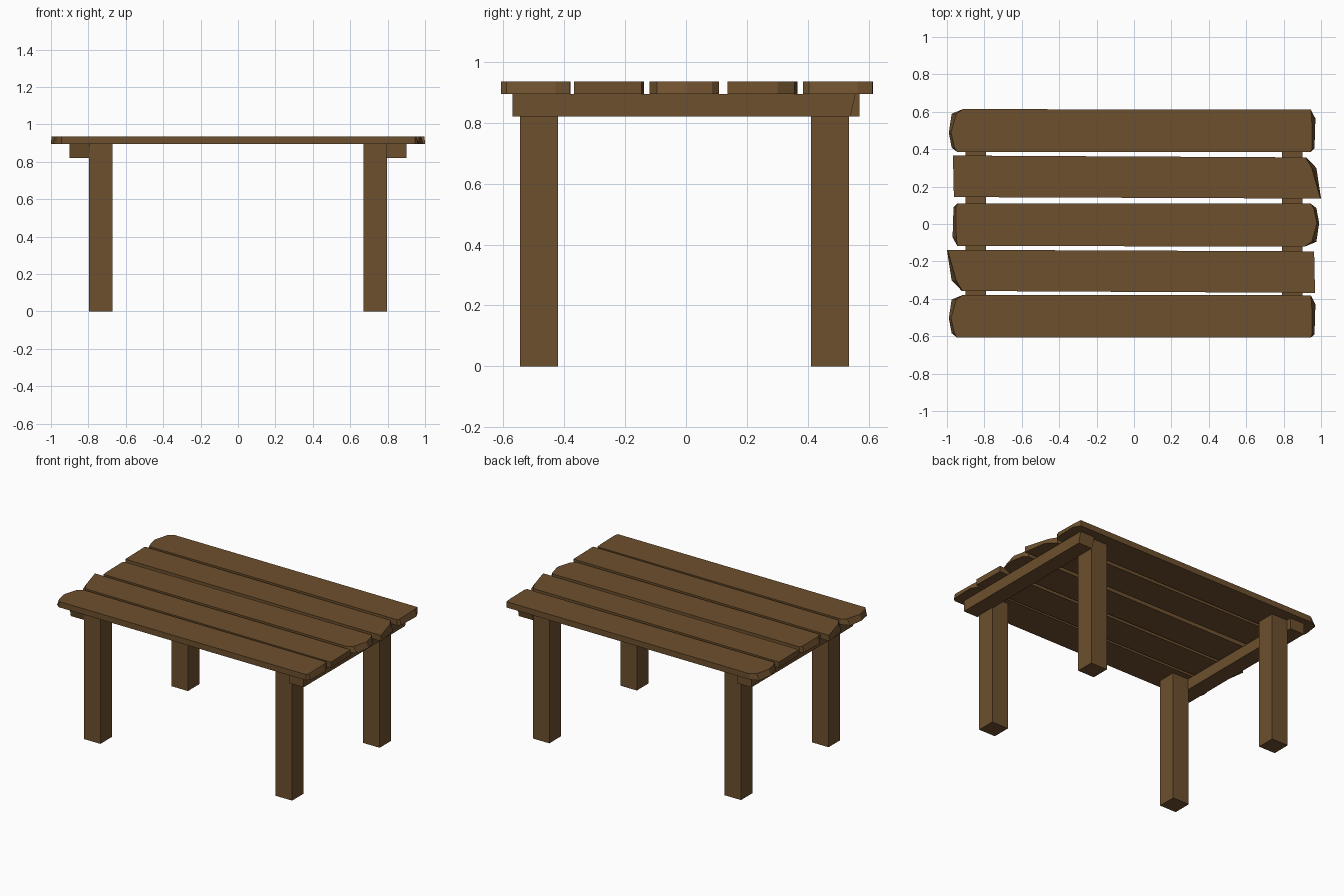
import bpy, bmesh

if "Cube" in bpy.data.objects:
    bpy.data.objects.remove(bpy.data.objects["Cube"])

wood = bpy.data.materials.new("brown wood")
wood.diffuse_color = (0.155, 0.08, 0.027, 1)
wood.use_nodes = True
wood.node_tree.nodes["Principled BSDF"].inputs["Base Color"].default_value = wood.diffuse_color


def loft(name, lower, upper):
    """Solid between two matching rings of 3D points."""
    bm = bmesh.new()
    a = [bm.verts.new(p) for p in lower]
    b = [bm.verts.new(p) for p in upper]
    n = len(a)
    bm.faces.new(a[::-1])
    bm.faces.new(b)
    for i in range(n):
        j = (i + 1) % n
        bm.faces.new((a[i], a[j], b[j], b[i]))
    bmesh.ops.recalc_face_normals(bm, faces=bm.faces)
    me = bpy.data.meshes.new(name)
    bm.to_mesh(me)
    bm.free()
    me.materials.append(wood)
    ob = bpy.data.objects.new(name, me)
    bpy.context.collection.objects.link(ob)
    return ob


Z0, Z1 = 0.895, 0.935

# Rough plank outlines, relative to plank centre line: (x, y, top edge inset in x)
chipped = [(-0.915, 0.115, 0.0), (-0.975, 0.09, 0.025), (-0.99, -0.01, 0.012),
           (-0.975, -0.09, 0.015), (-0.945, -0.114, 0.0), (0.945, -0.114, 0.0),
           (0.965, -0.095, 0.012), (0.97, 0.065, 0.02), (0.945, 0.113, 0.0)]
slanted = [(-0.968, 0.116, 0.0), (-0.963, -0.106, 0.0), (1.0, -0.114, 0.003),
           (0.975, 0.05, 0.025), (0.92, 0.106, 0.003)]


def plank(name, outline, y, turn):
    s = -1 if turn else 1
    lower = [(s * px, y + s * py, Z0) for px, py, _ in outline]
    upper = [(s * (px - d if px > 0 else px + d), y + s * py, Z1)
             for px, py, d in outline]
    loft(name, lower, upper)


plank("back_plank", chipped, 0.499, False)
plank("back_middle_plank", slanted, 0.25, False)
plank("centre_plank", chipped, -0.005, True)
plank("front_middle_plank", slanted, -0.252, True)
plank("front_plank", chipped, -0.494, False)

# Cross beams outside the legs, with one end cut at a slant
for side, s in (("right", 1), ("left", -1)):
    profile = [(-0.57, 0.82), (0.54, 0.82), (0.557, Z0), (-0.57, Z0)]
    loft(side + "_beam", [(s * 0.79, s * y, z) for y, z in profile],
         [(s * 0.9, s * y, z) for y, z in profile])

# Square legs reaching up to the planks
for xn, x in (("left", -0.733), ("right", 0.733)):
    for yn, y in (("front", -0.483), ("back", 0.473)):
        ring = [(x - 0.063, y - 0.063), (x + 0.063, y - 0.063),
                (x + 0.063, y + 0.063), (x - 0.063, y + 0.063)]
        loft(f"{yn}_{xn}_leg", [(*p, 0) for p in ring], [(*p, Z0) for p in ring])
